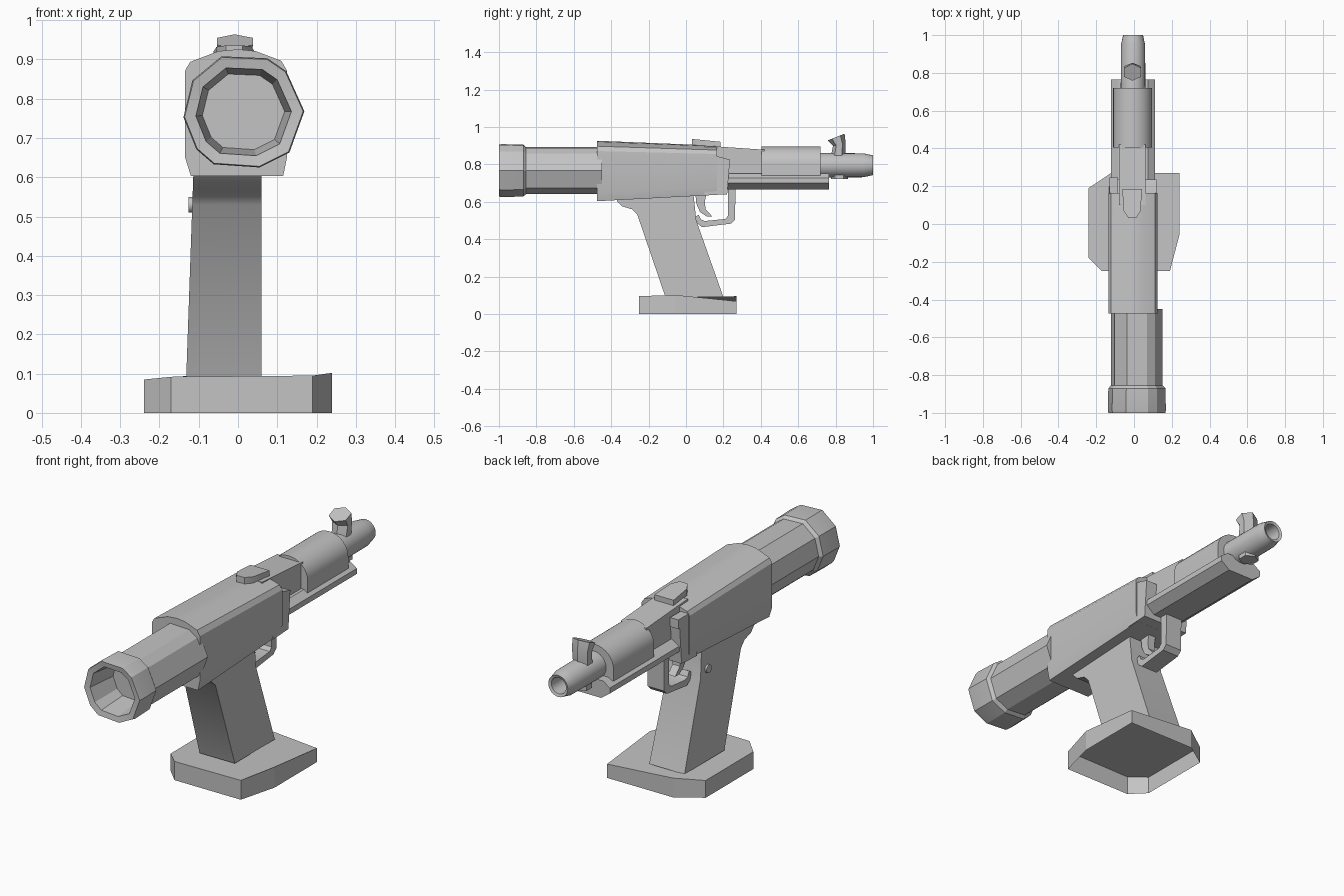
import bpy, bmesh, math
from mathutils import Vector

if "Cube" in bpy.data.objects:
    bpy.data.objects.remove(bpy.data.objects["Cube"], do_unlink=True)

grey = bpy.data.materials.new("plain_grey")
grey.use_nodes = True
COLOUR = (0.55, 0.55, 0.55, 1)
grey.diffuse_color = COLOUR
grey.node_tree.nodes["Principled BSDF"].inputs["Base Color"].default_value = COLOUR


def loft(name, rings, start=True, end=True, smooth=30):
    """Skin a list of equal rings of 3D points, with optional end caps."""
    bm = bmesh.new()
    loops = [[bm.verts.new(p) for p in ring] for ring in rings]
    n = len(loops[0])
    for a, b in zip(loops, loops[1:]):
        for i in range(n):
            j = (i + 1) % n
            bm.faces.new((a[i], a[j], b[j], b[i]))
    if start:
        bm.faces.new(loops[0][::-1])
    if end:
        bm.faces.new(loops[-1])
    bmesh.ops.recalc_face_normals(bm, faces=bm.faces)
    mesh = bpy.data.meshes.new(name)
    bm.to_mesh(mesh)
    bm.free()
    mesh.materials.append(grey)
    obj = bpy.data.objects.new(name, mesh)
    bpy.context.collection.objects.link(obj)
    bpy.ops.object.select_all(action="DESELECT")
    obj.select_set(True)
    bpy.context.view_layer.objects.active = obj
    bpy.ops.object.shade_smooth_by_angle(angle=math.radians(smooth))
    return obj


def along_y(section, y):
    return [(x, y, z) for x, z in section]


def side_profile(name, profile, x0, x1):
    """Extrude a (y, z) outline across x."""
    return loft(name, [[(x, y, z) for y, z in profile] for x in (x0, x1)])


def box(name, x0, x1, y0, y1, z0, z1):
    return side_profile(name, [(y0, z0), (y1, z0), (y1, z1), (y0, z1)], x0, x1)


def circle(cx, cz, r, n=24):
    return [(cx + r * math.cos(math.tau * i / n), cz + r * math.sin(math.tau * i / n))
            for i in range(n)]


# Open-bottomed stand with uneven corners
corners = [(-0.24, 0.19, 0.085), (-0.24, -0.18, 0.085), (-0.17, -0.25, 0.092), (0.19, -0.25, 0.095),
           (0.24, -0.06, 0.102), (0.24, 0.27, 0.068), (-0.12, 0.27, 0.095)]
loft("stand", [[(x, y, 0) for x, y, z in corners], corners], start=False, smooth=10)

# Raked grip
grip = [(-0.11, 0.09), (0.2, 0.09), (0.055, 0.5), (0.04, 0.64), (-0.37, 0.62),
        (-0.37, 0.605), (-0.34, 0.575), (-0.29, 0.56), (-0.26, 0.53)]
left = [(0.06, y, z) for y, z in grip]
right = [(-0.135 + 0.035 * z, y, z) for y, z in grip]
loft("grip", [right, left])
loft("grip_button", [[(x, y, z) for y, z in circle(0.0, 0.53, 0.02, 16)] for x in (-0.126, -0.1)])

# Main body, tapering toward the muzzle
body = [(-0.12, 0), (0.115, 0), (0.125, 0.15), (0.125, 0.83), (0.11, 0.91), (0.045, 0.985),
        (0, 1), (-0.05, 0.985), (-0.122, 0.9), (-0.135, 0.83), (-0.135, 0.15)]


def body_ring(y, low, high):
    return [(x, y, low + t * (high - low)) for x, t in body]


loft("body", [body_ring(-0.475, 0.603, 0.926), body_ring(0.165, 0.637, 0.9)])
side_profile("body_front", [(0.1, 0.634), (0.22, 0.64), (0.235, 0.825), (0.16, 0.845), (0.1, 0.845)],
             -0.13, 0.12)
box("side_catch", -0.13, -0.085, 0.16, 0.245, 0.82, 0.865)

# Uneven ten-sided rear tube with a hollow collar
TUBE = [(0.169, 0.768), (0.123, 0.87), (0.075, 0.903), (-0.042, 0.908), (-0.116, 0.847),
        (-0.139, 0.753), (-0.106, 0.671), (-0.062, 0.633), (0.055, 0.625), (0.131, 0.663)]


def tube_ring(y, s):
    return [(0.012 + (x - 0.012) * s, y, 0.767 + (z - 0.767) * s) for x, z in TUBE]


loft("rear_tube", [tube_ring(y, s) for y, s in (
    (-0.84, 0.68), (-0.995, 0.79), (-1, 0.98), (-0.985, 1), (-0.87, 0.98), (-0.855, 0.89), (-0.45, 0.89))],
    smooth=15)

# Neck between body and barrel sleeve
side_profile("neck", [(0.1, 0.75), (0.42, 0.75), (0.42, 0.878), (0.1, 0.9)], -0.08, 0.06)

# Arched barrel sleeve
arch = [(-0.0075 + 0.1025 * math.cos(a), 0.8 + 0.095 * math.sin(a))
        for a in [math.pi * i / 16 for i in range(17)]]
arch = arch + [(-0.11, 0.74), (0.095, 0.74)]
loft("barrel_sleeve", [along_y(arch, y) for y in (0.405, 0.72)])

# Barrel with a bored, rounded muzzle
loft("barrel", [along_y(circle(-0.005, 0.795, r), y) for y, r in (
    (0.6, 0.066), (0.95, 0.064), (0.975, 0.058), (1, 0.053), (0.995, 0.04), (0.9, 0.038))])

# Under-barrel rail
rail = [(-0.085, 0.752), (0.075, 0.752), (0.11, 0.727), (0.11, 0.7),
        (0.065, 0.666), (-0.075, 0.666), (-0.122, 0.7), (-0.122, 0.727)]
loft("under_rail", [along_y(rail, y) for y in (0.2, 0.765)])
box("rail_mount", -0.08, 0.06, 0.2, 0.4, 0.68, 0.78)

# Trigger guard: constant-width strap around a bent path
outer = [(0.265, 0.69), (0.262, 0.505), (0.24, 0.483), (0.085, 0.464), (0.06, 0.485), (0.05, 0.52)]
inner = [(0.225, 0.69), (0.225, 0.525), (0.21, 0.508), (0.1, 0.497), (0.08, 0.505), (0.068, 0.53)]
loft("trigger_guard", [[(-0.065, *a), (0.025, *a), (0.025, *b), (-0.065, *b)]
                       for a, b in zip(outer, inner)])
side_profile("trigger", [(0.05, 0.645), (0.11, 0.645), (0.1, 0.6), (0.105, 0.56), (0.14, 0.522),
                         (0.11, 0.522), (0.075, 0.545), (0.055, 0.59)], -0.04, 0.0)

# Rear sight plate
plate = [(-0.062, 0.185), (0.042, 0.185), (0.035, 0.07), (0.012, 0.032), (-0.03, 0.032), (-0.055, 0.07)]
loft("rear_sight", [[(x, y, 0.885) for x, y in plate],
                    [(x, y, 0.939 - 0.1 * y) for x, y in plate]])


# Six-sided posts: flared front sight and the lug beneath the barrel
def hex_ring(y, z, rx, ry, slope=0):
    pts = []
    for i in range(6):
        a = math.radians(30 + 60 * i)
        dy = ry * math.sin(a)
        pts.append((-0.008 + rx * math.cos(a) / math.cos(math.pi / 6), y + dy, z + slope * dy))
    return pts


loft("front_sight", [hex_ring(0.812, 0.83, 0.04, 0.04), hex_ring(0.816, 0.87, 0.04, 0.036),
                     hex_ring(0.82, 0.905, 0.042, 0.034, 0.2), hex_ring(0.803, 0.946, 0.046, 0.045, 0.4)])
loft("barrel_lug", [hex_ring(0.82, z, 0.04, 0.045) for z in (0.722, 0.76)])
